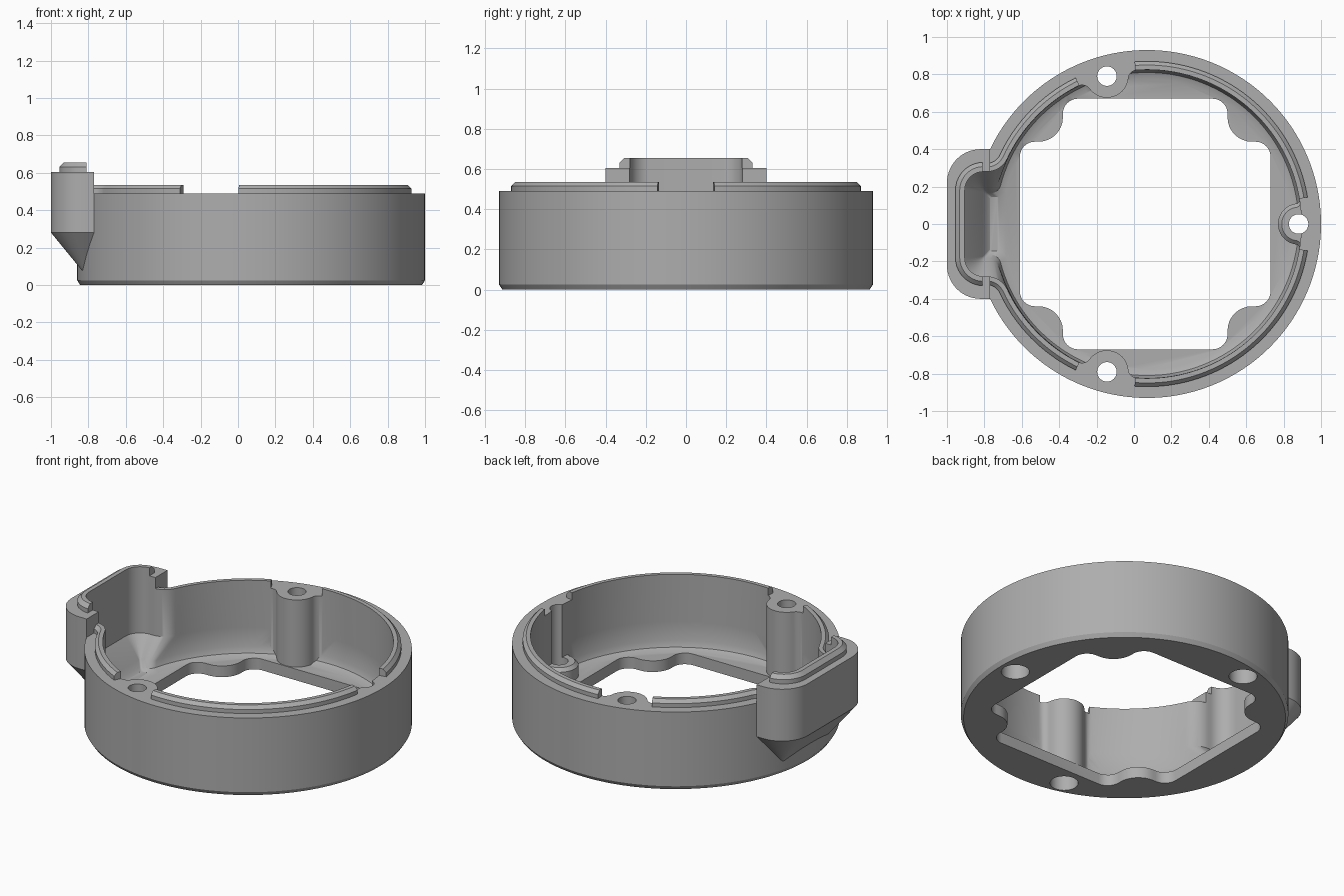
import bpy, bmesh
from math import sin, cos, pi, atan2, sqrt, radians, acos
from mathutils import Vector

if "Cube" in bpy.data.objects:
    bpy.data.objects.remove(bpy.data.objects["Cube"])

grey = bpy.data.materials.new("plain_grey")
grey.use_nodes = True
GREY = (0.42, 0.42, 0.42, 1)
grey.diffuse_color = GREY
grey.node_tree.nodes["Principled BSDF"].inputs["Base Color"].default_value = GREY

CX = 0.07        # ring axis
OUTER = 0.93     # ring outside radius
INNER = 0.825    # ring inside radius
RIM = 0.49       # rim height
FLOOR = 0.07     # floor thickness


def arc(cx, cy, r, a0, a1, n):
    return [(cx + r * cos(a0 + (a1 - a0) * i / n), cy + r * sin(a0 + (a1 - a0) * i / n))
            for i in range(n + 1)]


def circle(cx, cy, r, n=48):
    return arc(cx, cy, r, 0, 2 * pi, n)[:-1]


def mirrored(half):
    return half + [(x, -y) for x, y in reversed(half)]


def loft(name, *levels):
    """Solid through matching outlines, each given as (outline, z)."""
    bm = bmesh.new()
    rings = [[bm.verts.new((x, y, z)) for x, y in outline] for outline, z in levels]
    n = len(rings[0])
    for low, high in zip(rings, rings[1:]):
        for i in range(n):
            j = (i + 1) % n
            bm.faces.new((low[i], low[j], high[j], high[i]))
    bm.faces.new(rings[0])
    bm.faces.new(rings[-1])
    bmesh.ops.recalc_face_normals(bm, faces=bm.faces)
    mesh = bpy.data.meshes.new(name)
    bm.to_mesh(mesh)
    bm.free()
    mesh.materials.append(grey)
    ob = bpy.data.objects.new(name, mesh)
    bpy.context.collection.objects.link(ob)
    return ob


def combine(target, operation, tool):
    """Apply a boolean and discard the tool."""
    mod = target.modifiers.new("combine", "BOOLEAN")
    mod.operation, mod.object, mod.solver = operation, tool, "EXACT"
    bpy.context.view_layer.objects.active = target
    bpy.ops.object.modifier_apply(modifier=mod.name)
    bpy.data.objects.remove(tool)


def keyhole(d=0.0, e=0.0, f=0.12):
    """Cavity outline: ring grown by d, side pocket grown by e, blend radius f."""
    r, h = INNER + d, 0.28 + e
    fx = CX - sqrt((r + f) ** 2 - (h + f) ** 2)
    t = atan2(h + f, fx - CX)
    rc = max(0.1 + e, 0.01)
    half = arc(CX, 0, r, 0.02, t, 64)
    half += arc(fx, h + f, f, t - pi, -pi / 2, 10)[1:]
    half += arc(-0.905 - e + rc, h - rc, rc, pi / 2, pi, 10)
    return mirrored(half)


def pocket(inset):
    """Outside outline of the side pocket."""
    r = max(0.18 - inset, 0.006)
    half = [(-0.769, 0.4 - inset)]
    half += arc(-1 + inset + r, 0.4 - inset - r, r, pi / 2, pi, 14)
    return mirrored(half)


def around(outline, angle):
    """Turn an outline about the ring axis."""
    c, s = cos(angle), sin(angle)
    return [(CX + x * c - y * s, x * s + y * c) for x, y in outline]


def boss(angle, dist, r, f):
    """Round boss growing out of the ring wall with blended flanks."""
    a, b = INNER - f, r + f
    phi = acos((a * a + dist * dist - b * b) / (2 * a * dist))
    fx, fy = a * cos(phi), a * sin(phi)
    t = atan2(fy, fx - dist)
    half = [(0.89 * cos(phi), 0.89 * sin(phi))]
    half += arc(fx, fy, f, phi, t - pi if t - pi > phi - pi else t + pi, 10)
    half += arc(dist, 0, r, t, pi, 16)[1:-1]
    return around(half + [(dist - r, 0)] + [(x, -y) for x, y in reversed(half)], angle)


def wedge(angle, half_angle):
    c, s = cos(half_angle), sin(half_angle)
    return around([(0.5 * c, -0.5 * s), (1.2 * c, -1.2 * s),
                   (1.2 * c, 1.2 * s), (0.5 * c, 0.5 * s)], angle)


def rounded(corners, n=8):
    """Polygon whose corners (x, y, radius) are rounded."""
    out = []
    for i, (x, y, r) in enumerate(corners):
        p = Vector((x, y))
        u = (Vector(corners[i - 1][:2]) - p).normalized()
        v = (Vector(corners[(i + 1) % len(corners)][:2]) - p).normalized()
        c = p + (u + v) * r
        for k in range(n + 1):
            w = k / n * pi / 2
            q = c - v * r * cos(w) - u * r * sin(w)
            out.append((q.x, q.y))
    return out


SIDE = radians(105.2)
BOSSES = [(SIDE, 0.819), (-SIDE, 0.819), (0, 0.81)]

# ring body with a chamfered foot
housing = loft("housing", (circle(CX, 0, OUTER - 0.016, 160), 0),
               (circle(CX, 0, OUTER, 160), 0.025), (circle(CX, 0, OUTER, 160), RIM))

# side pocket with tapered underside
combine(housing, "UNION", loft("pocket", (pocket(0.172), 0.07), (pocket(0), 0.28),
                               (pocket(0), 0.605)))

# locating lip, interrupted at each boss
lip = loft("lip", (keyhole(0.045, 0.045, 0.075), 0.4), (keyhole(0.045, 0.045, 0.075), 0.515),
           (keyhole(0.025, 0.025, 0.095), 0.535))
for angle, half_angle in ((SIDE, 10.8), (-SIDE, 10.8), (0, 9.4)):
    combine(lip, "DIFFERENCE", loft("gap", (wedge(angle, radians(half_angle)), 0.2),
                                    (wedge(angle, radians(half_angle)), 1)))
combine(housing, "UNION", lip)

# raised lip on the pocket
high_lip = loft("high_lip", (keyhole(0.05, 0.05, 0.07), 0.45), (keyhole(0.05, 0.05, 0.07), 0.632),
                (keyhole(0.027, 0.027, 0.093), 0.655))
clip = mirrored([(-0.81, 0.6), (-1.2, 0.6)])
combine(high_lip, "INTERSECT", loft("clip", (clip, 0.2), (clip, 1)))
combine(housing, "UNION", high_lip)

# cavity with blended floor and sloping pocket base
combine(housing, "DIFFERENCE", loft(
    "cavity", (keyhole(-0.05, -0.135, 0.05), FLOOR), (keyhole(-0.015, -0.115, 0.055), 0.085),
    (keyhole(0, -0.097, 0.06), 0.12), (keyhole(), 0.24), (keyhole(), 0.8)))

# two tall bosses and one low boss
for angle, dist in BOSSES[:2]:
    shape = boss(angle, dist, 0.115, 0.05)
    combine(housing, "UNION", loft("tall_boss", (shape, 0.03), (shape, RIM)))
wide, narrow = boss(0, 0.81, 0.11, 0.02), boss(0, 0.81, 0.09, 0.02)
combine(housing, "UNION", loft("low_boss", (wide, 0.03), (wide, 0.14), (narrow, 0.16)))

# screw holes, counterbored from below
for angle, dist in BOSSES:
    x, y = CX + dist * cos(angle), dist * sin(angle)
    for r, top in ((0.052, 1), (0.08, 0.1)):
        combine(housing, "DIFFERENCE", loft("hole", (circle(x, y, r), -0.1), (circle(x, y, r), top)))

# floor opening with stepped corners
corners = []
for q in range(4):
    c, s = round(cos(q * pi / 2)), round(sin(q * pi / 2))
    for x, y, r in ((0.67, 0.44, 0.08), (0.44, 0.44, 0.13), (0.44, 0.67, 0.08)):
        corners.append((0.06 + x * c - y * s, x * s + y * c, r))
opening = rounded(corners)
combine(housing, "DIFFERENCE", loft("opening", (opening, -0.1), (opening, FLOOR + 0.02)))

# smooth curved walls, keep machined edges crisp
bpy.ops.object.select_all(action="DESELECT")
housing.select_set(True)
bpy.context.view_layer.objects.active = housing
bpy.ops.object.shade_smooth_by_angle(angle=radians(30))
